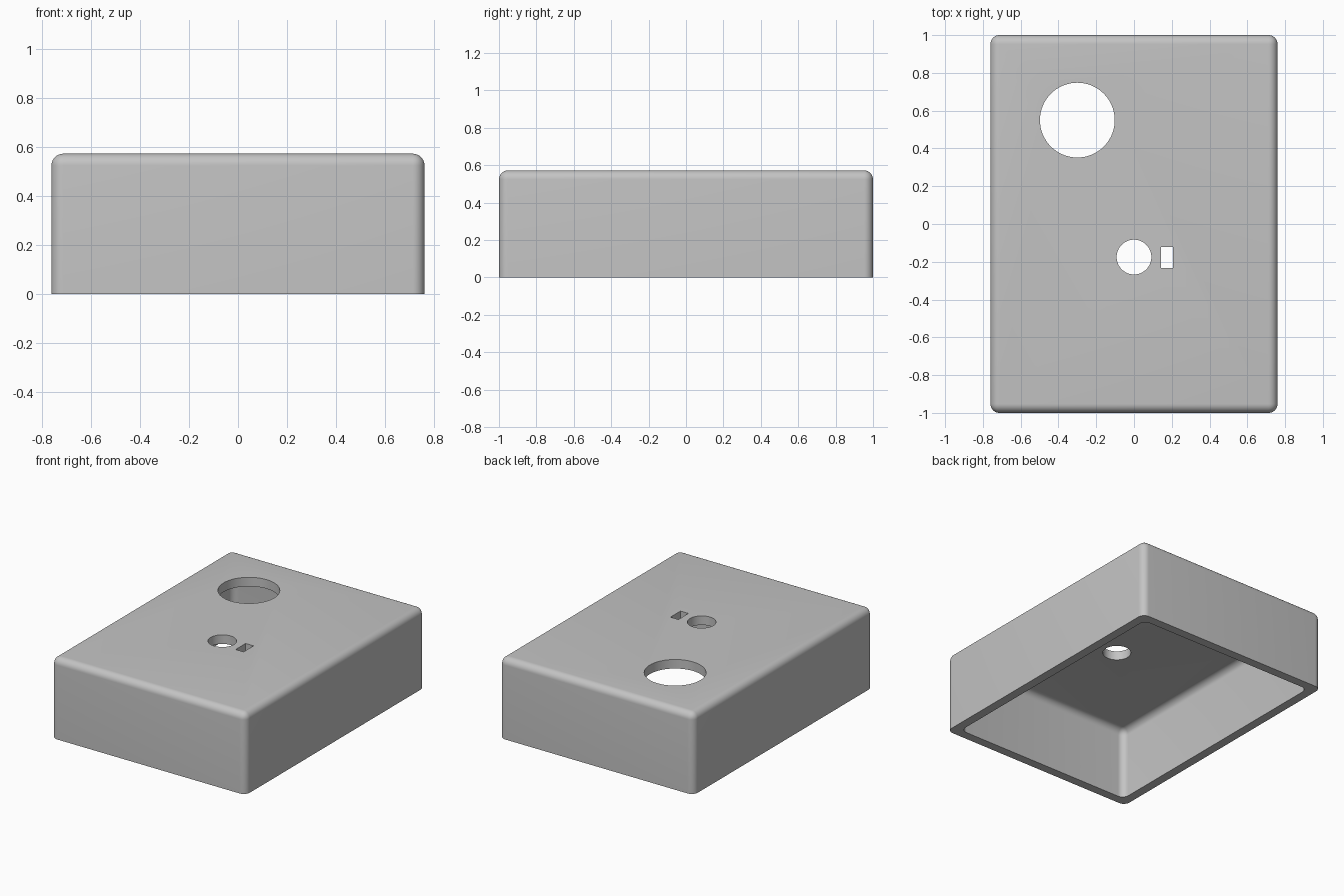
import bpy, bmesh, math
from mathutils import Matrix

if "Cube" in bpy.data.objects:
    bpy.data.objects.remove(bpy.data.objects["Cube"], do_unlink=True)

WIDTH, LENGTH, HEIGHT = 1.52, 2.0, 0.572
WALL, RADIUS = 0.064, 0.048

grey = bpy.data.materials.new("plain grey")
grey.use_nodes = True
colour = (0.55, 0.55, 0.55, 1)
grey.diffuse_color = colour
grey.node_tree.nodes["Principled BSDF"].inputs["Base Color"].default_value = colour


def add_object(name, bm):
    mesh = bpy.data.meshes.new(name)
    bm.to_mesh(mesh)
    bm.free()
    mesh.materials.append(grey)
    obj = bpy.data.objects.new(name, mesh)
    bpy.context.collection.objects.link(obj)
    return obj


def block(name, size, centre, radius=0):
    """Box, optionally rounded on every edge except those of its base."""
    bm = bmesh.new()
    bmesh.ops.create_cube(bm, size=1, matrix=Matrix.Translation(centre) @ Matrix.Diagonal((*size, 1)))
    if radius:
        edges = [e for e in bm.edges if max(v.co.z for v in e.verts) > centre[2]]
        bmesh.ops.bevel(bm, geom=edges, offset=radius, segments=8, profile=0.5, affect='EDGES')
    return add_object(name, bm)


def round_cutter(name, x, y, radius):
    bm = bmesh.new()
    bmesh.ops.create_cone(bm, cap_ends=True, segments=64, radius1=radius, radius2=radius,
                          depth=0.4, matrix=Matrix.Translation((x, y, HEIGHT)))
    return add_object(name, bm)


# Open-bottomed case with rounded top and corners
case = block("case", (WIDTH, LENGTH, HEIGHT), (0, 0, HEIGHT / 2), RADIUS)

# Hollow interior and the three openings in the top
inner_top, inner_base = HEIGHT - WALL, -0.2
cutters = [
    block("interior_cutter", (WIDTH - 2 * WALL, LENGTH - 2 * WALL, inner_top - inner_base),
          (0, 0, (inner_top + inner_base) / 2), RADIUS),
    round_cutter("large_hole_cutter", -0.3, 0.55, 0.198),
    round_cutter("small_hole_cutter", 0, -0.175, 0.092),
    block("slot_cutter", (0.062, 0.112, 0.4), (0.175, -0.177, HEIGHT)),
]
for cutter in cutters:
    cutter.hide_render = True
    cut = case.modifiers.new(cutter.name, 'BOOLEAN')
    cut.operation = 'DIFFERENCE'
    cut.solver = 'EXACT'
    cut.object = cutter

# Bake the cuts, then discard the cutters
bpy.context.view_layer.update()
graph = bpy.context.evaluated_depsgraph_get()
baked = bpy.data.meshes.new_from_object(case.evaluated_get(graph))
case.modifiers.clear()
case.data = baked
for cutter in cutters:
    bpy.data.objects.remove(cutter, do_unlink=True)

# Smooth rounded edges, crisp hole rims
bpy.ops.object.select_all(action='DESELECT')
case.select_set(True)
bpy.context.view_layer.objects.active = case
bpy.ops.object.shade_smooth_by_angle(angle=math.radians(30))
